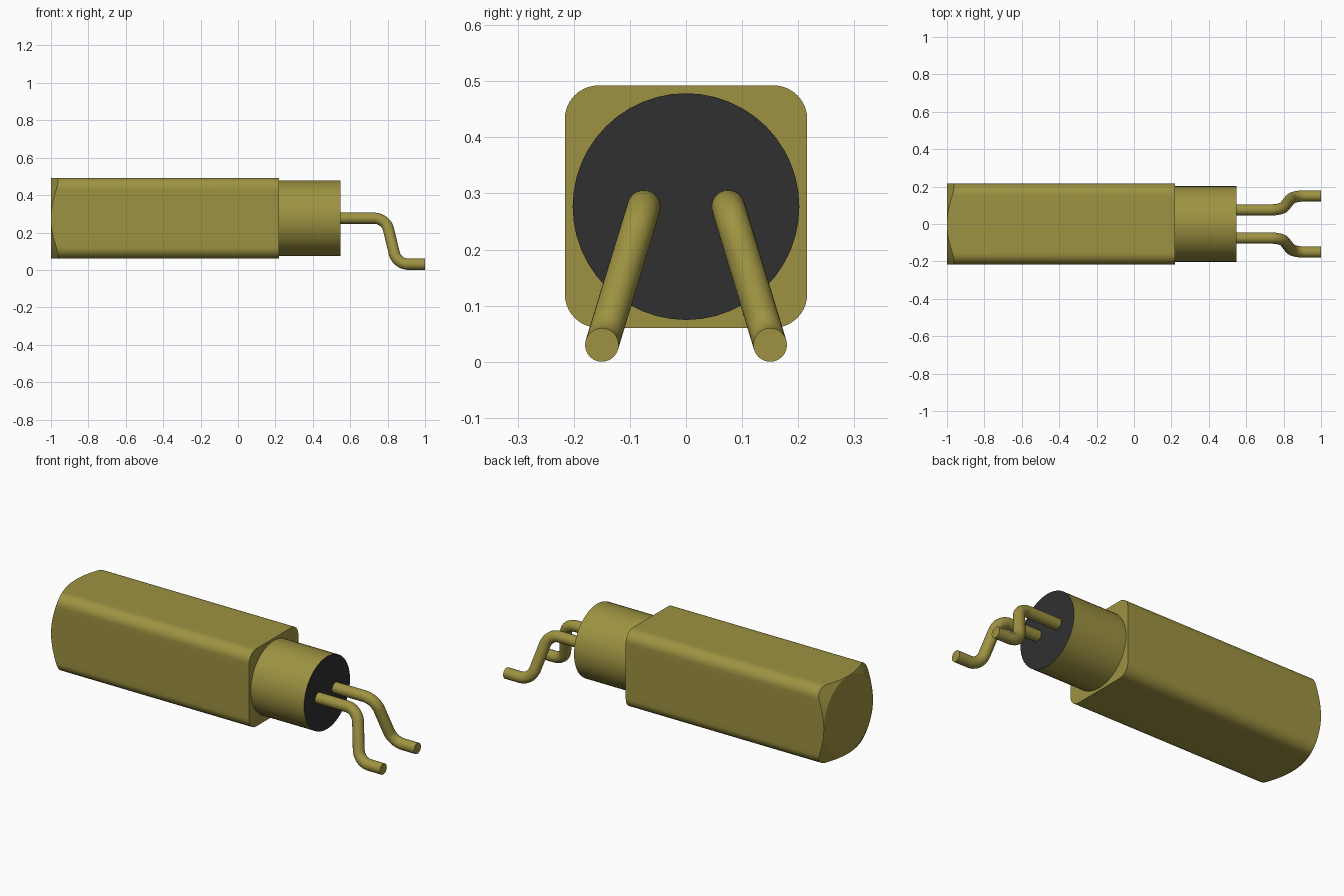
import bpy, bmesh, math
from mathutils import Vector

cube = bpy.data.objects.get("Cube")
if cube:
    bpy.data.objects.remove(cube, do_unlink=True)

AXIS_Z = 0.2765   # height of the long axis


def material(name, rgb):
    m = bpy.data.materials.new(name)
    m.use_nodes = True
    col = (*rgb, 1.0)
    m.diffuse_color = col
    m.node_tree.nodes["Principled BSDF"].inputs["Base Color"].default_value = col
    return m


brass = material("brass", (0.34, 0.29, 0.054))
black = material("black insulator", (0.03, 0.03, 0.03))


def smooth(ob, angle=20):
    bpy.ops.object.select_all(action='DESELECT')
    ob.select_set(True)
    bpy.context.view_layer.objects.active = ob
    bpy.ops.object.shade_smooth_by_angle(angle=math.radians(angle))


def loft(name, rings, mats):
    """Skin a list of equal-length rings and cap both ends."""
    bm = bmesh.new()
    vs = [[bm.verts.new(p) for p in ring] for ring in rings]
    n = len(vs[0])
    for a, b in zip(vs, vs[1:]):
        for i in range(n):
            j = (i + 1) % n
            bm.faces.new((a[i], a[j], b[j], b[i]))
    bm.faces.new(vs[0][::-1])
    bm.faces.new(vs[-1])
    bmesh.ops.remove_doubles(bm, verts=bm.verts, dist=1e-5)
    bmesh.ops.recalc_face_normals(bm, faces=bm.faces)
    me = bpy.data.meshes.new(name)
    bm.to_mesh(me)
    bm.free()
    for m in mats:
        me.materials.append(m)
    ob = bpy.data.objects.new(name, me)
    bpy.context.collection.objects.link(ob)
    return ob


# Square body with rounded edges, its far end turned to a 30 degree cone
HALF, CORNER, STEPS = 0.216, 0.06, 10
flat = HALF - CORNER
section = []
for k in range(4):
    turn = k * math.pi / 2
    quarter = [(HALF, -flat + 2 * flat * i / STEPS) for i in range(STEPS)]
    quarter += [(flat + CORNER * math.cos(a), flat + CORNER * math.sin(a))
                for a in (i * math.pi / 2 / STEPS for i in range(STEPS))]
    c, s = math.cos(turn), math.sin(turn)
    section += [(c * y - s * z, s * y + c * z) for y, z in quarter]

end_ring, cone_ring, front_ring = [], [], []
for y, z in section:
    r = math.hypot(y, z)
    k = HALF / r
    end_ring.append((-1.0, y * k, AXIS_Z + z * k))
    cone_ring.append((-1.0 + (r - HALF) * math.tan(math.radians(30)), y, AXIS_Z + z))
    front_ring.append((0.22, y, AXIS_Z + z))
smooth(loft("square_body", [end_ring, cone_ring, front_ring], [brass]))

# Round collar with a black insulating end face
SIDES = 48
circle = [(0.202 * math.cos(2 * math.pi * i / SIDES),
           AXIS_Z + 0.202 * math.sin(2 * math.pi * i / SIDES)) for i in range(SIDES)]
collar = loft("round_collar", [[(x, y, z) for y, z in circle] for x in (0.21, 0.548)],
              [brass, black])
for f in collar.data.polygons:
    if f.normal.x > 0.9:
        f.material_index = 1
smooth(collar)


def rounded_path(points, radius, steps=9):
    """Replace the inner corners of a polyline by circular arcs."""
    out = [points[0]]
    for p, q, r in zip(points, points[1:], points[2:]):
        u, v = (q - p).normalized(), (r - q).normalized()
        bend = u.angle(v)
        start = q - u * radius * math.tan(bend / 2)
        side = (v - u * u.dot(v)).normalized()
        for i in range(steps + 1):
            a = bend * i / steps
            out.append(start + u * radius * math.sin(a) + side * radius * (1 - math.cos(a)))
    return out + [points[-1]]


# Pair of bent wire leads, splayed outward and down
for name, s in (("left_side_lead", 1), ("right_side_lead", -1)):
    corners = [Vector((0.53, 0.075 * s, AXIS_Z)), Vector((0.79, 0.075 * s, AXIS_Z)),
               Vector((0.85, 0.15 * s, 0.03)), Vector((1.0, 0.15 * s, 0.03))]
    path = rounded_path(corners, 0.08)
    cu = bpy.data.curves.new(name, 'CURVE')
    cu.dimensions = '3D'
    cu.bevel_depth = 0.03
    cu.bevel_resolution = 10
    cu.use_fill_caps = True
    sp = cu.splines.new('POLY')
    sp.points.add(len(path) - 1)
    for pt, co in zip(sp.points, path):
        pt.co = (*co, 1.0)
    cu.materials.append(brass)
    ob = bpy.data.objects.new(name, cu)
    bpy.context.collection.objects.link(ob)
    bpy.ops.object.select_all(action='DESELECT')
    ob.select_set(True)
    bpy.context.view_layer.objects.active = ob
    bpy.ops.object.convert(target='MESH')
    lead = bpy.context.view_layer.objects.active
    # weld the end caps to the tube
    bm = bmesh.new()
    bm.from_mesh(lead.data)
    bmesh.ops.remove_doubles(bm, verts=bm.verts, dist=1e-5)
    bmesh.ops.recalc_face_normals(bm, faces=bm.faces)
    bm.to_mesh(lead.data)
    bm.free()
    smooth(lead, 30)
